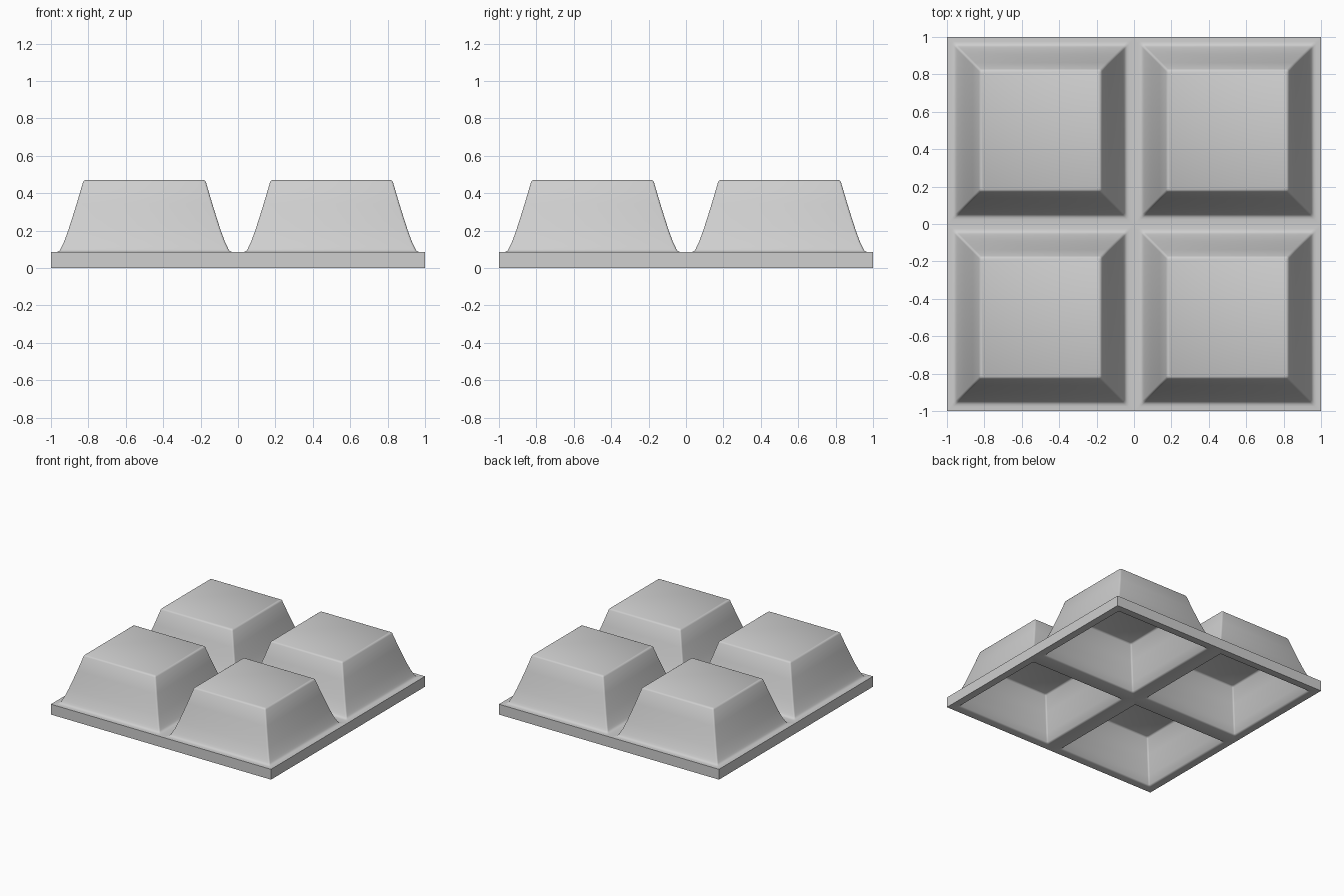
import bpy
import bmesh
import math

cube = bpy.data.objects.get("Cube")
if cube:
    bpy.data.objects.remove(cube, do_unlink=True)

grey = bpy.data.materials.new("mid grey")
grey.use_nodes = True
colour = (0.62, 0.62, 0.62, 1)
grey.diffuse_color = colour
grey.node_tree.nodes["Principled BSDF"].inputs["Base Color"].default_value = colour

HALF = 0.5      # half the width of one tile
RIM = 0.085     # height of the rim
DROP = 0.13     # how far the hollow sits below the outside
ROUND = 0.012   # corner radius of the raised block

# Half width and height: soft foot, flared wall, soft top edge
foot = [(0.475, RIM), (0.463, 0.087), (0.455, 0.092), (0.449, 0.1), (0.442, 0.115)]
wall = [(0.43, 0.14), (0.408, 0.2), (0.387, 0.265), (0.362, 0.345)]
top_edge = [(0.3285, 0.459), (0.3235, 0.466), (0.316, 0.47)]

# Hollow from its ceiling down, round the rim, then up the outside
hollow = [(r, z - DROP) for r, z in reversed(wall + top_edge)]
hollow += [(0.436, 0.003), (0.445, 0)]
rim = [(HALF, 0), (HALF, RIM)]
profile = hollow + rim + foot + wall + top_edge


def square_ring(r, z):
    """Square outline with rounded corners; the rim keeps sharp ones."""
    radius = 0 if r == HALF else ROUND
    points = []
    for corner in range(4):
        middle = math.radians(45 + 90 * corner)
        cx = math.copysign(r - radius, math.cos(middle))
        cy = math.copysign(r - radius, math.sin(middle))
        for step in range(4):
            a = math.radians(90 * corner + 30 * step)
            points.append((cx + radius * math.cos(a), cy + radius * math.sin(a), z))
    return points


def loft(name, rings):
    """Closed body through rings of equal point count."""
    bm = bmesh.new()
    loops = [[bm.verts.new(p) for p in ring] for ring in rings]
    count = len(loops[0])
    for low, high in zip(loops, loops[1:]):
        for i in range(count):
            j = (i + 1) % count
            bm.faces.new((low[i], low[j], high[j], high[i]))
    bm.faces.new(loops[0])
    bm.faces.new(loops[-1])
    bmesh.ops.remove_doubles(bm, verts=bm.verts, dist=0.00001)
    bmesh.ops.recalc_face_normals(bm, faces=bm.faces)
    mesh = bpy.data.meshes.new(name)
    bm.to_mesh(mesh)
    bm.free()
    mesh.materials.append(grey)
    return mesh


# Four identical hollow tiles in a two by two block
tile_mesh = loft("hollow_tile", [square_ring(r, z) for r, z in profile])
bpy.ops.object.select_all(action="DESELECT")
for side, x in (("right", -HALF), ("left", HALF)):
    for end, y in (("front", -HALF), ("back", HALF)):
        tile = bpy.data.objects.new(f"{end}_{side}_tile", tile_mesh.copy())
        tile.location = (x, y, 0)
        bpy.context.collection.objects.link(tile)
        tile.select_set(True)
        bpy.context.view_layer.objects.active = tile

bpy.ops.object.shade_smooth_by_angle(angle=math.radians(35))
